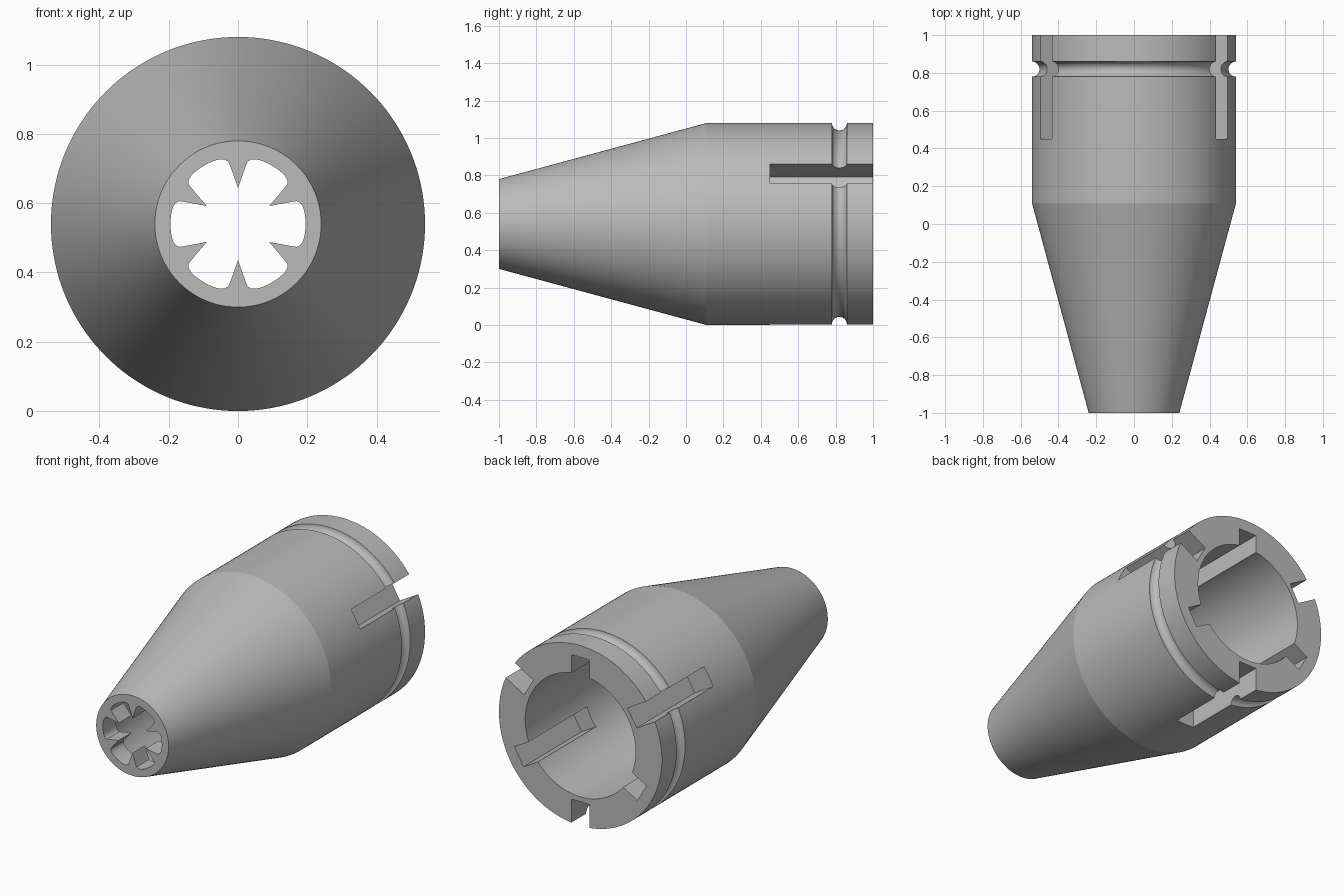
import bpy
import bmesh
from math import sin, cos, pi, radians
from mathutils import Matrix, Vector

R = 0.54          # outer radius, also the height of the axis
BORE = 0.366      # inner radius at the back

if "Cube" in bpy.data.objects:
    bpy.data.objects.remove(bpy.data.objects["Cube"])

metal = bpy.data.materials.new("grey metal")
metal.use_nodes = True
grey = (0.5, 0.5, 0.5, 1)
metal.diffuse_color = grey
metal.node_tree.nodes["Principled BSDF"].inputs["Base Color"].default_value = grey


def finish(bm, name):
    bmesh.ops.recalc_face_normals(bm, faces=bm.faces)
    mesh = bpy.data.meshes.new(name)
    bm.to_mesh(mesh)
    bm.free()
    mesh.materials.append(metal)
    obj = bpy.data.objects.new(name, mesh)
    bpy.context.collection.objects.link(obj)
    return obj


def revolve(name, profile, steps=144):
    """Turn a closed (y, radius) profile about the lengthwise axis."""
    bm = bmesh.new()
    rings = []
    for i in range(steps):
        a = 2 * pi * i / steps
        rings.append([bm.verts.new((r * cos(a), y, R + r * sin(a))) for y, r in profile])
    n = len(profile)
    for i in range(steps):
        p, q = rings[i], rings[(i + 1) % steps]
        for j in range(n):
            k = (j + 1) % n
            bm.faces.new((p[j], p[k], q[k], q[j]))
    return finish(bm, name)


def slot_cutter(name, angle, r0, r1, y0, width=0.12):
    """Box reaching from radius r0 to r1 and out of the back."""
    y1 = 1.1
    bm = bmesh.new()
    bmesh.ops.create_cube(bm, size=1)
    bmesh.ops.scale(bm, vec=(r1 - r0, y1 - y0, width), verts=bm.verts)
    bmesh.ops.translate(bm, vec=((r0 + r1) / 2, (y0 + y1) / 2, 0), verts=bm.verts)
    bmesh.ops.rotate(bm, matrix=Matrix.Rotation(-radians(angle), 3, "Y"), verts=bm.verts)
    bmesh.ops.translate(bm, vec=(0, 0, R), verts=bm.verts)
    return finish(bm, name)


def petal_cutter(name, y0, y1):
    """Six rounded petals around an open centre."""
    half = [(0.09, -0.052), (0.155, -0.064), (0.170, -0.066), (0.181, -0.060), (0.188, -0.048)]
    arc = [(0.195 * cos(radians(a)), 0.195 * sin(radians(a))) for a in range(-10, 11, 5)]
    petal = half + arc + [(x, -z) for x, z in reversed(half[1:])]
    bm = bmesh.new()
    verts = []
    for k in range(6):
        turn = Matrix.Rotation(k * pi / 3, 2)
        for p in petal:
            x, z = turn @ Vector(p)
            verts.append(bm.verts.new((x, y0, R + z)))
    face = bm.faces.new(verts)
    out = bmesh.ops.extrude_face_region(bm, geom=[face])
    moved = [v for v in out["geom"] if isinstance(v, bmesh.types.BMVert)]
    bmesh.ops.translate(bm, vec=(0, y1 - y0, 0), verts=moved)
    return finish(bm, name)


# Sleeve: tapered nose, straight body, round groove, hollow inside
groove = [(0.82 - 0.04 * cos(pi * i / 12), R - 0.04 * sin(pi * i / 12)) for i in range(13)]
outside = [(-1, 0.24), (0.11, R)] + groove + [(1, R)]
inside = [(1, BORE), (0.11, BORE), (-0.88, 0.2), (-0.88, 0.06), (-1, 0.06)]
sleeve = revolve("collet_sleeve", outside + inside)

# Cuts: flower-shaped nose opening, outer keyways, inner keyways between them
cutters = [petal_cutter("nose_opening_cutter", -1.1, -0.8)]
for i, a in enumerate((30, 150, 270)):
    cutters.append(slot_cutter(f"outer_keyway_cutter_{i + 1}", a, 0.396, 0.7, 0.45))
    cutters.append(slot_cutter(f"inner_keyway_cutter_{i + 1}", a + 60, 0.2, 0.47, 0.45))

for c in cutters:
    mod = sleeve.modifiers.new(c.name, "BOOLEAN")
    mod.operation = "DIFFERENCE"
    mod.solver = "EXACT"
    mod.object = c
bpy.context.view_layer.objects.active = sleeve
sleeve.select_set(True)
for c in cutters:
    bpy.ops.object.modifier_apply(modifier=c.name)
for c in cutters:
    bpy.data.objects.remove(c)

bpy.ops.object.shade_smooth_by_angle(angle=radians(14))
